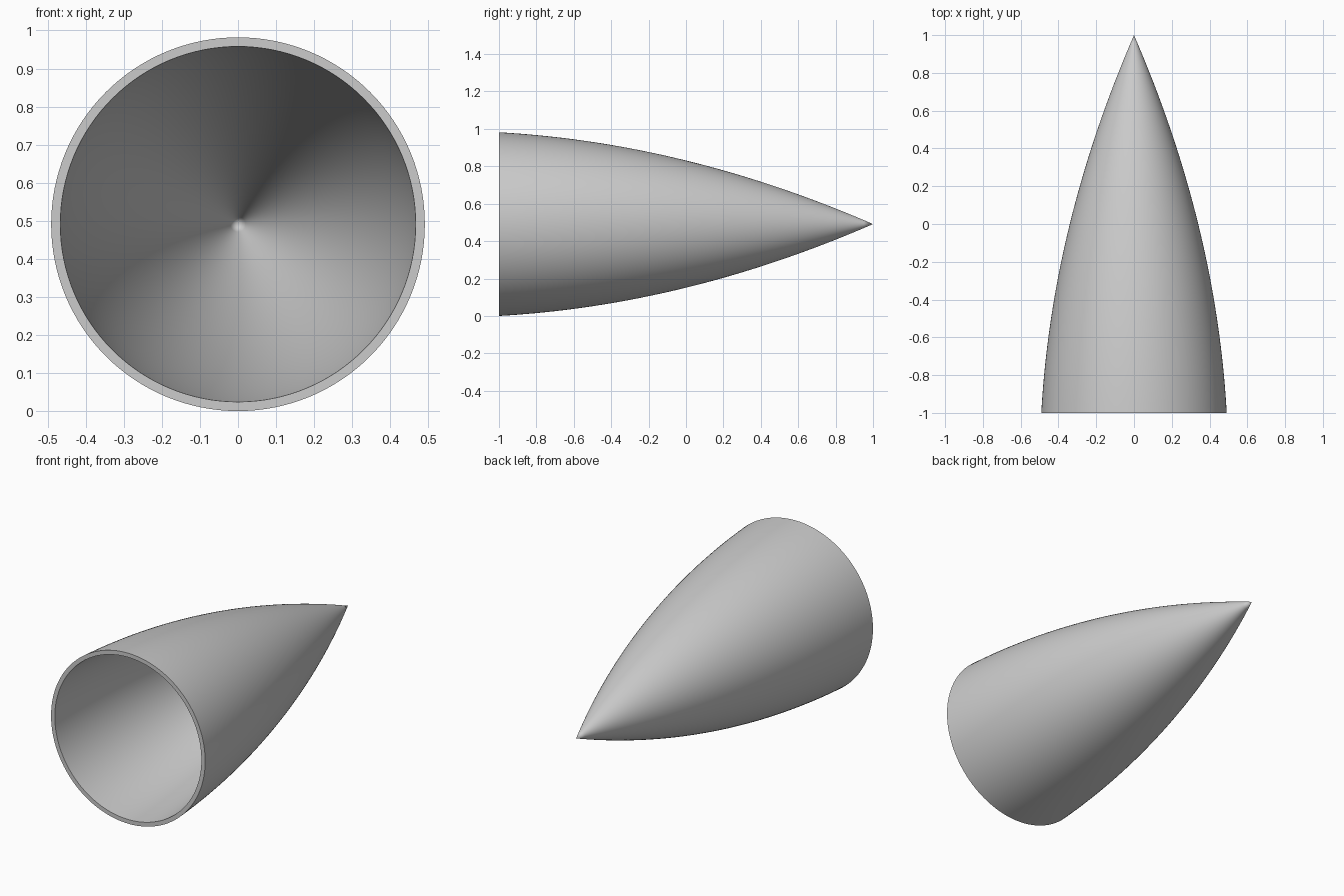
import bpy, bmesh, math
from mathutils import Matrix, Vector

cube = bpy.data.objects.get("Cube")
if cube:
    bpy.data.objects.remove(cube, do_unlink=True)

LENGTH, RADIUS, WALL, MID = 2.0, 0.491, 0.024, 0.34
SIDES, RINGS = 128, 40

grey = bpy.data.materials.new("light grey")
grey.use_nodes = True
colour = (0.6, 0.6, 0.6, 1)
grey.diffuse_color = colour
grey.node_tree.nodes["Principled BSDF"].inputs["Base Color"].default_value = colour

# Curve constants: radius = slope * d - bend * d^2, with d measured from the tip
bend = MID - RADIUS / 2
slope = MID + bend


def shell_profile(inset):
    """Points (radius, y) from the tip to the open end, moved inwards by inset."""
    start = inset * math.sqrt(1 + slope ** 2) / slope
    points = []
    for i in range(RINGS + 1):
        d = start + (LENGTH - start) * i / RINGS
        r = slope * d - bend * d * d - inset
        if inset:
            r -= inset * (math.sqrt(1 + (slope - 2 * bend * d) ** 2) - 1)
        points.append((0 if i == 0 else max(r, 0.0005), LENGTH / 2 - d))
    return points


# Nose cone: outer skin, flat rim and inner skin spun about the long axis
profile = shell_profile(0) + shell_profile(WALL)[::-1]
bm = bmesh.new()
verts = [bm.verts.new((r, y, 0)) for r, y in profile]
edges = [bm.edges.new(pair) for pair in zip(verts, verts[1:])]
bmesh.ops.spin(bm, geom=verts + edges, cent=(0, 0, 0), axis=(0, 1, 0),
               angle=math.tau, steps=SIDES, use_duplicate=False)
bmesh.ops.remove_doubles(bm, verts=bm.verts, dist=0.00005)
bmesh.ops.recalc_face_normals(bm, faces=bm.faces)
bmesh.ops.transform(bm, matrix=Matrix.Translation(Vector((0, 0, RADIUS))), verts=bm.verts)

mesh = bpy.data.meshes.new("nose_cone")
bm.to_mesh(mesh)
bm.free()
mesh.materials.append(grey)
cone = bpy.data.objects.new("nose_cone", mesh)
bpy.context.collection.objects.link(cone)

# Smooth skins with a crisp rim
bpy.ops.object.select_all(action='DESELECT')
bpy.context.view_layer.objects.active = cone
cone.select_set(True)
bpy.ops.object.shade_smooth_by_angle(angle=math.radians(30))
